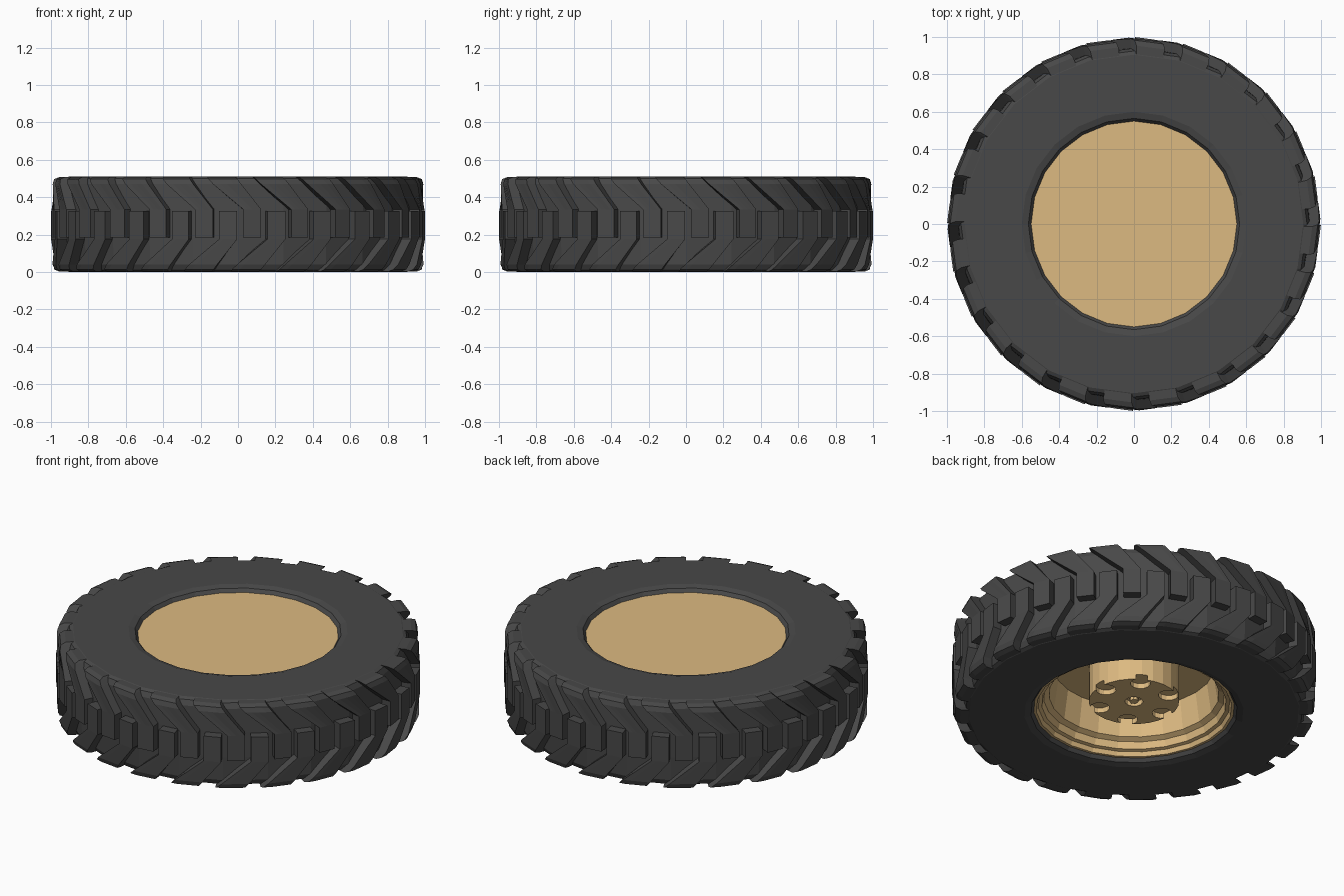
import bpy, bmesh
from math import sin, cos, radians, pi

if "Cube" in bpy.data.objects:
    bpy.data.objects.remove(bpy.data.objects["Cube"])

SIDES = 24
STEP = 360 / SIDES
MID = 0.255            # half height of the tyre


def material(name, col):
    m = bpy.data.materials.new(name)
    m.diffuse_color = (*col, 1)
    m.use_nodes = True
    m.node_tree.nodes["Principled BSDF"].inputs["Base Color"].default_value = m.diffuse_color
    return m


rubber = material("dark_rubber", (0.065, 0.065, 0.065))
paint = material("tan_paint", (0.72, 0.49, 0.22))


def finish(name, bm, mat):
    bmesh.ops.recalc_face_normals(bm, faces=bm.faces)
    me = bpy.data.meshes.new(name)
    bm.to_mesh(me)
    bm.free()
    ob = bpy.data.objects.new(name, me)
    bpy.context.collection.objects.link(ob)
    if mat:
        me.materials.append(mat)
    return ob


def lathe(name, profile, mat, closed):
    """Spin (radius, z) points about z; points on the axis become single poles."""
    bm = bmesh.new()
    rings = []
    for r, z in profile:
        if r == 0:
            rings.append([bm.verts.new((0, 0, z))] * SIDES)
        else:
            rings.append([bm.verts.new((r * cos(2 * pi * i / SIDES),
                                        r * sin(2 * pi * i / SIDES), z))
                          for i in range(SIDES)])
    pairs = list(zip(rings, rings[1:]))
    if closed:
        pairs.append((rings[-1], rings[0]))
    for a, b in pairs:
        for i in range(SIDES):
            j = (i + 1) % SIDES
            bm.faces.new(list(dict.fromkeys((a[i], a[j], b[j], b[i]))))
    return finish(name, bm, mat)


# Tyre carcass: half profile mirrored about the mid height
half = [(0.53, 0.46), (0.55, 0.48), (0.565, 0.50), (0.60, 0.51),
        (0.905, 0.51), (0.925, 0.50), (0.94, 0.47), (0.945, 0.33)]
carcass = half + [(r, 2 * MID - z) for r, z in reversed(half)]
lathe("tyre_carcass", carcass, rubber, True)


# Tread: swept shoulder bars whose straight legs interlock along the middle
def facet_point(r, deg, z):
    k = cos(radians(STEP / 2)) / cos(radians(deg % STEP - STEP / 2))
    a = radians(deg - 90)
    return (r * k * cos(a), r * k * sin(a), z)


# z, left angle, right angle, outer radius
BAR = [(0.508, 5.0, 14.2, 0.955), (0.497, 5.6, 14.8, 0.983),
       (0.47, 7.2, 16.0, 0.993), (0.335, 16.6, 22.2, 1.0),
       (0.185, 16.6, 22.2, 1.0)]
COLS = 4


def tread_bars(name, flip, shift):
    bm = bmesh.new()
    for n in range(SIDES):
        base = n * STEP + shift
        outer, inner = [], []
        for z, left, right, r in BAR:
            zz = 2 * MID - z if flip else z
            angs = [base + left + (right - left) * c / COLS for c in range(COLS + 1)]
            outer.append([bm.verts.new(facet_point(r, a, zz)) for a in angs])
            inner.append([bm.verts.new(facet_point(0.90, a, zz)) for a in angs])
        rows = len(BAR)
        for i in range(rows - 1):
            for g in (outer, inner):
                for c in range(COLS):
                    bm.faces.new((g[i][c], g[i][c + 1], g[i + 1][c + 1], g[i + 1][c]))
            for c in (0, COLS):
                bm.faces.new((outer[i][c], outer[i + 1][c], inner[i + 1][c], inner[i][c]))
        for i in (0, rows - 1):
            for c in range(COLS):
                bm.faces.new((outer[i][c], outer[i][c + 1], inner[i][c + 1], inner[i][c]))
    return finish(name, bm, rubber)


tread_bars("upper_tread_bars", False, 0)
tread_bars("lower_tread_bars", True, -STEP / 2)

# Wheel: flat closed top, stepped bowl and hub drum underneath
wheel = lathe("wheel_rim", [
    (0, 0.48), (0.55, 0.48), (0.55, 0.03), (0.535, 0.03), (0.525, 0.055),
    (0.505, 0.06), (0.495, 0.10), (0.465, 0.115), (0.44, 0.29),
    (0.247, 0.29), (0.247, 0.07), (0, 0.07)], paint, False)

# Bolt pockets: six round the hub edge and one in the centre
bm = bmesh.new()
spots = [(0.2 * cos(i * pi / 3), 0.2 * sin(i * pi / 3), 0.055) for i in range(6)]
for x, y, r in spots + [(0, 0, 0.05)]:
    ret = bmesh.ops.create_cone(bm, cap_ends=True, segments=12,
                                radius1=r, radius2=r, depth=0.1)
    bmesh.ops.translate(bm, verts=ret["verts"], vec=(x, y, 0.05))
cutter = finish("bolt_pocket_cutter", bm, None)
cutter.hide_render = True
cutter.hide_set(True)
mod = wheel.modifiers.new("bolt_pockets", 'BOOLEAN')
mod.operation = 'DIFFERENCE'
mod.solver = 'EXACT'
mod.object = cutter

# Small bolt in the centre pocket
bm = bmesh.new()
ret = bmesh.ops.create_cone(bm, cap_ends=True, segments=8,
                            radius1=0.025, radius2=0.025, depth=0.04)
bmesh.ops.translate(bm, verts=ret["verts"], vec=(0, 0, 0.09))
finish("centre_bolt", bm, paint)
